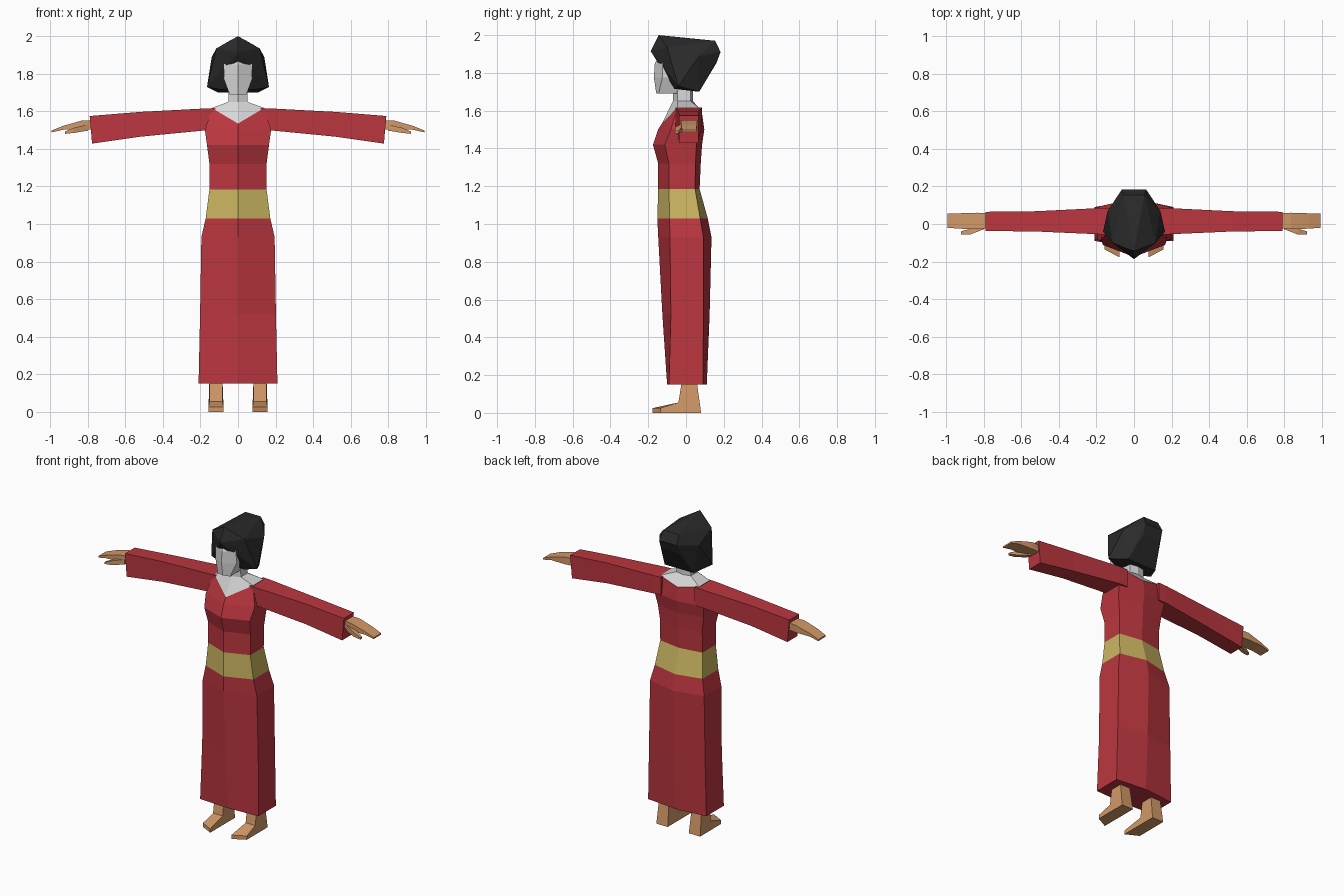
import bpy, bmesh

if "Cube" in bpy.data.objects:
    bpy.data.objects.remove(bpy.data.objects["Cube"])


def material(name, color):
    m = bpy.data.materials.new(name)
    m.diffuse_color = (*color, 1)
    m.use_nodes = True
    m.node_tree.nodes["Principled BSDF"].inputs["Base Color"].default_value = m.diffuse_color
    return m


RED = material("red cloth", (0.50, 0.037, 0.05))
GOLD = material("gold sash", (0.60, 0.47, 0.12))
SKIN = material("tan skin", (0.65, 0.32, 0.14))
PALE = material("pale skin", (0.68, 0.68, 0.68))
BLACK = material("black hair", (0.024, 0.024, 0.024))


def finish(bm, name, mats, mirror=False):
    bmesh.ops.recalc_face_normals(bm, faces=bm.faces)
    mesh = bpy.data.meshes.new(name)
    bm.to_mesh(mesh)
    bm.free()
    for m in mats:
        mesh.materials.append(m)
    ob = bpy.data.objects.new(name, mesh)
    bpy.context.collection.objects.link(ob)
    if mirror:
        ob.modifiers.new("mirror", 'MIRROR').use_mirror_merge = False
    return ob


def loft(name, rings, mats, mirror=False, caps=True):
    """Skin a list of rings with equal point counts and close both ends."""
    bm = bmesh.new()
    rows = [[bm.verts.new(p) for p in r] for r in rings]
    n = len(rows[0])
    for a, b in zip(rows, rows[1:]):
        for i in range(n):
            j = (i + 1) % n
            bm.faces.new((a[i], a[j], b[j], b[i]))
    if caps:
        bm.faces.new(rows[0])
        bm.faces.new(rows[-1])
    return finish(bm, name, mats, mirror)


def symmetric(half):
    """Front centre, front corner, back corner, back centre -> full ring."""
    return half + [(-x, y, z) for x, y, z in reversed(half[1:-1])]


def level(z, x, front, front_corner, back_corner, back):
    return symmetric([(0, front, z), (x, front_corner, z),
                      (x, back_corner, z), (0, back, z)])


def box_ring(x, y0, y1, z0, z1, lean=0):
    """Rectangular section across a limb that runs along x."""
    return [(x - lean, y0, z0), (x - lean, y1, z0), (x, y1, z1), (x, y0, z1)]


# Robe with sash: bottom to top, ending in a V neckline
neckline = symmetric([(0, -0.125, 1.535), (0.14, -0.045, 1.618),
                      (0.14, 0.065, 1.618), (0, 0.085, 1.585)])
robe = loft("robe", [
    level(0.15, 0.21, -0.10, -0.09, 0.09, 0.11),
    level(0.52, 0.202, -0.125, -0.08, 0.092, 0.125),
    level(0.93, 0.195, -0.147, -0.085, 0.092, 0.135),
    level(1.03, 0.172, -0.152, -0.087, 0.075, 0.115),
    level(1.185, 0.152, -0.147, -0.09, 0.048, 0.072),
    level(1.32, 0.152, -0.147, -0.09, 0.05, 0.078),
    level(1.42, 0.165, -0.175, -0.112, 0.055, 0.085),
    level(1.50, 0.176, -0.148, -0.08, 0.072, 0.097),
    neckline], [RED, GOLD])
for f in robe.data.polygons:
    if 1.05 < f.center.z < 1.17:
        f.material_index = 1

# Collar skin and neck
loft("neck", [neckline,
              level(1.65, 0.052, -0.07, -0.045, 0.025, 0.037),
              level(1.78, 0.048, -0.065, -0.045, 0.025, 0.035)], [PALE])

# Face
loft("face", [
    level(1.69, 0.045, -0.157, -0.145, -0.05, -0.04),
    level(1.775, 0.076, -0.17, -0.125, -0.03, -0.02),
    level(1.85, 0.074, -0.165, -0.125, -0.03, -0.02),
    level(1.895, 0.06, -0.14, -0.115, -0.03, -0.02)], [PALE])

# Bobbed hair: faceted hull of its corner points
half_hair = [
    (0, -0.145, 2.0), (0, -0.187, 1.915), (0.115, -0.10, 1.935),
    (0.165, -0.04, 1.73), (0.085, -0.06, 1.715), (0.075, -0.128, 1.89),
    (0.105, 0.07, 1.70), (0.14, 0.07, 1.89), (0.055, 0.155, 1.97),
    (0.065, 0.183, 1.91), (0.06, 0.16, 1.85)]
bm = bmesh.new()
for x, y, z in half_hair:
    for s in ((1, -1) if x else (1,)):
        bm.verts.new((s * x, y, z))
hull = bmesh.ops.convex_hull(bm, input=bm.verts[:])
loose = [v for v in bm.verts if not v.link_faces]
bmesh.ops.delete(bm, geom=loose, context='VERTS')
finish(bm, "hair", [BLACK])

# Sleeves, widening slightly at the cuff
loft("sleeves", [
    box_ring(0.12, -0.055, 0.085, 1.50, 1.617),
    box_ring(0.18, -0.055, 0.085, 1.498, 1.615),
    box_ring(0.52, -0.04, 0.068, 1.465, 1.597),
    box_ring(0.79, -0.037, 0.065, 1.428, 1.575, 0.013)], [RED], True)

# Hands with thumbs
loft("hands", [
    box_ring(0.76, -0.02, 0.055, 1.505, 1.553),
    box_ring(0.835, -0.027, 0.06, 1.503, 1.55),
    box_ring(0.93, -0.025, 0.057, 1.502, 1.523),
    box_ring(0.993, -0.02, 0.055, 1.488, 1.498)], [SKIN], True)
loft("thumbs", [
    box_ring(0.80, -0.028, 0.005, 1.497, 1.53),
    box_ring(0.875, -0.057, -0.025, 1.485, 1.512),
    box_ring(0.922, -0.057, -0.04, 1.48, 1.492)], [SKIN], True)


# Feet: side profile spanned from inner to outer side
def foot_side(toe, ankle_x, sole_x):
    return [(ankle_x, 0.055, 0.18), (sole_x, 0.08, 0), (sole_x, toe, 0),
            (sole_x, toe, 0.025), (ankle_x, -0.04, 0.055),
            (ankle_x, -0.02, 0.18)]


loft("feet", [foot_side(-0.178, 0.083, 0.076),
              foot_side(-0.135, 0.152, 0.158)], [SKIN], True)
